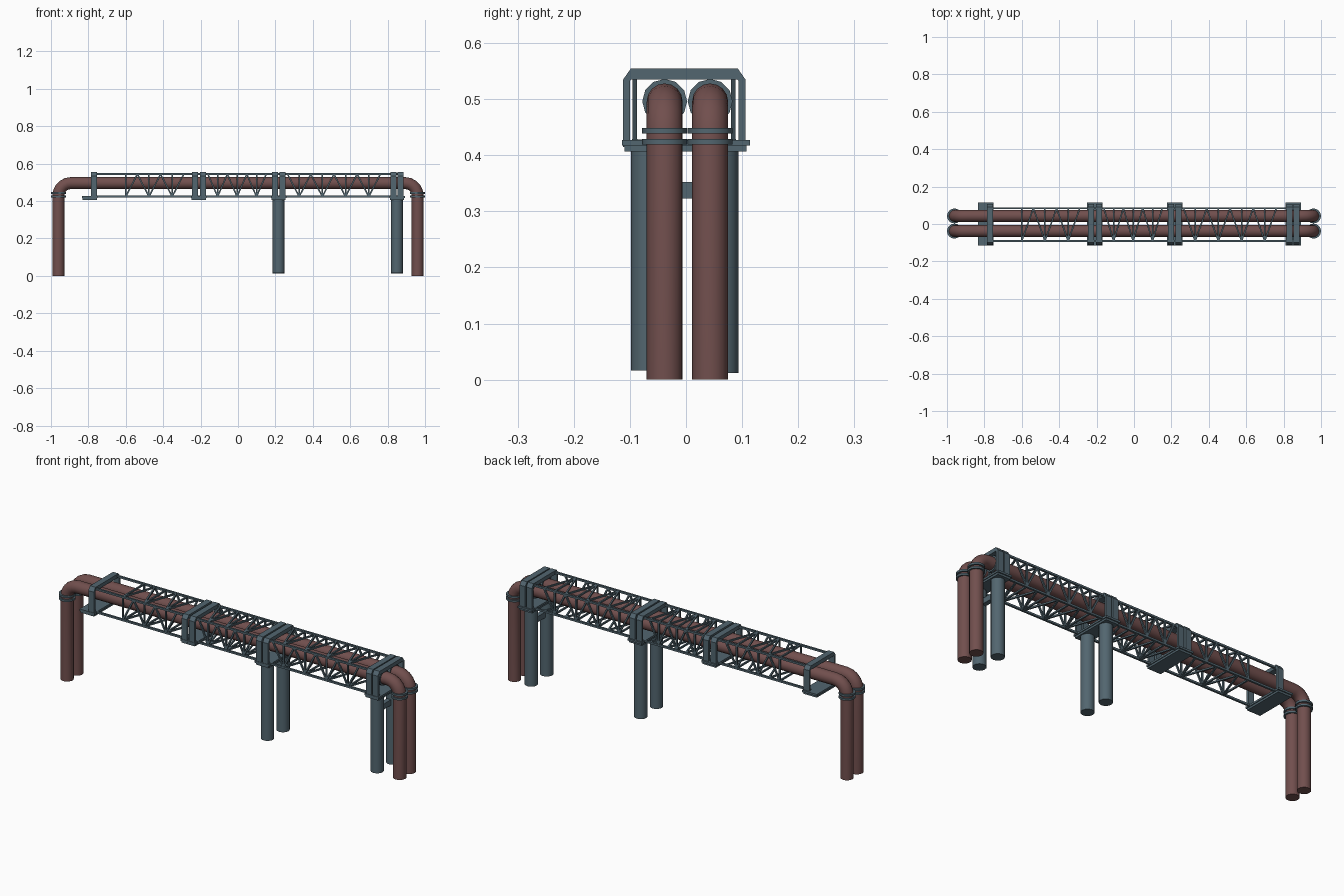
import bpy, bmesh, math
from mathutils import Vector, Matrix

if "Cube" in bpy.data.objects:
    bpy.data.objects.remove(bpy.data.objects["Cube"])


def material(name, rgb):
    m = bpy.data.materials.new(name)
    m.diffuse_color = (*rgb, 1)
    m.use_nodes = True
    m.node_tree.nodes["Principled BSDF"].inputs["Base Color"].default_value = m.diffuse_color
    return m


BROWN = material("rust brown", (0.165, 0.078, 0.075))
STEEL = material("blue grey steel", (0.085, 0.132, 0.16))


def finish(name, bm, mat, smooth=False):
    bmesh.ops.recalc_face_normals(bm, faces=bm.faces)
    me = bpy.data.meshes.new(name)
    bm.to_mesh(me)
    bm.free()
    me.materials.append(mat)
    ob = bpy.data.objects.new(name, me)
    bpy.context.collection.objects.link(ob)
    if smooth:
        bpy.ops.object.select_all(action='DESELECT')
        ob.select_set(True)
        bpy.context.view_layer.objects.active = ob
        bpy.ops.object.shade_smooth_by_angle(angle=math.radians(35))
    return ob


def box(bm, lo, hi):
    lo, hi = Vector(lo), Vector(hi)
    size = hi - lo
    m = Matrix.Translation((lo + hi) / 2) @ Matrix.Diagonal((*size, 1))
    bmesh.ops.create_cube(bm, size=1, matrix=m)


def bar(bm, a, b, w=0.008):
    a, b = Vector(a), Vector(b)
    d = b - a
    m = (Matrix.Translation((a + b) / 2) @ d.to_track_quat('Z', 'Y').to_matrix().to_4x4()
         @ Matrix.Diagonal((w, w, d.length, 1)))
    bmesh.ops.create_cube(bm, size=1, matrix=m)


def cylinder(bm, a, b, r, sides=16):
    a, b = Vector(a), Vector(b)
    d = b - a
    m = Matrix.Translation((a + b) / 2) @ d.to_track_quat('Z', 'Y').to_matrix().to_4x4()
    bmesh.ops.create_cone(bm, cap_ends=True, segments=sides, radius1=r, radius2=r,
                          depth=d.length, matrix=m)


# Pipes: one swept tube each, with rounded elbows
R, X, Z, BEND = 0.032, 0.96, 0.496, 0.066
PIPE_Y = (-0.038, 0.043)
half = [(X, 0, 0)]
for i in range(6):
    t = math.radians(18 * i)
    half.append((X - BEND + BEND * math.cos(t), Z - BEND + BEND * math.sin(t),
                 t))
path = half + [(-x, z, math.pi - t) for x, z, t in reversed(half)]
for n, y in enumerate(PIPE_Y):
    bm = bmesh.new()
    rings = []
    for x, z, t in path:
        out = Vector((math.cos(t), 0, math.sin(t)))
        rings.append([bm.verts.new(Vector((x, y, z)) + R * (out * math.cos(a) + Vector((0, math.sin(a), 0))))
                      for a in (2 * math.pi * k / 16 for k in range(16))])
    for r0, r1 in zip(rings, rings[1:]):
        for k in range(16):
            bm.faces.new((r0[k], r0[k - 1], r1[k - 1], r1[k]))
    bm.faces.new(rings[0])
    bm.faces.new(rings[-1])
    finish(f"pipe_{n + 1}", bm, BROWN, True)

# Flange pairs under each elbow and at the last frame
bm = bmesh.new()
for y in PIPE_Y:
    for x in (-X, X):
        for z in (0.424, 0.444):
            cylinder(bm, (x, y, z - 0.005), (x, y, z + 0.005), 0.04)
    for x in (0.838, 0.866):
        cylinder(bm, (x - 0.006, y, Z), (x + 0.006, y, Z), 0.04, 12)
finish("pipe_flanges", bm, STEEL, True)

# Portal frames: chamfered arches around the pipes
YC, HW, TOP, LOW, C = -0.003, 0.109, 0.555, 0.415, 0.014
outer = [(-HW, LOW), (-HW, TOP - 0.02), (-HW + C, TOP), (HW - C, TOP), (HW, TOP - 0.02), (HW, LOW)]
w = HW - 0.012
inner = [(-w, LOW), (-w, TOP - 0.022), (-w + 0.003, TOP - 0.02),
         (w - 0.003, TOP - 0.02), (w, TOP - 0.022), (w, LOW)]
bm = bmesh.new()
for x in (-0.77, -0.231, -0.188, 0.197, 0.237, 0.832, 0.87):
    faces = []
    o = [bm.verts.new((x - 0.016, YC + y, z)) for y, z in outer]
    i = [bm.verts.new((x - 0.016, YC + y, z)) for y, z in inner]
    for k in range(5):
        faces.append(bm.faces.new((o[k], o[k + 1], i[k + 1], i[k])))
    ext = bmesh.ops.extrude_face_region(bm, geom=faces, use_keep_orig=True)
    bmesh.ops.translate(bm, vec=(0.032, 0, 0),
                        verts=[v for v in ext["geom"] if isinstance(v, bmesh.types.BMVert)])
finish("portal_frames", bm, STEEL)

# Base plates under the frames
bm = bmesh.new()
for x0, x1 in ((-0.835, -0.75), (-0.252, -0.168), (0.176, 0.258), (0.81, 0.892)):
    box(bm, (x0, -0.114, 0.417), (x1, 0.114, 0.427))
    box(bm, (x0 + 0.004, -0.11, 0.407), (x1 - 0.004, 0.108, 0.417))
finish("base_plates", bm, STEEL)

# Lattice truss: four chords, posts, rungs and zigzag braces
YA, YB, ZT, ZB = -0.091, 0.084, 0.544, 0.424
bm = bmesh.new()
for y in (YA, YB):
    for z in (ZB, ZT):
        bar(bm, (-0.78, y, z), (0.88, y, z), 0.01)
for first, count, step in ((-0.6, 3, 0.124), (-0.109, 3, 0.104), (0.327, 4, 0.124)):
    for k in range(count):
        x = first + k * step
        for y in (YA, YB):
            bar(bm, (x, y, ZB), (x, y, ZT))
        for z in (ZB, ZT):
            bar(bm, (x, YA, z), (x, YB, z))
        # braces rise from each post foot to the middle of the bays
        for s in (-1, 1):
            if first == -0.6 and k == 0 and s == -1:
                continue
            for y in (YA, YB):
                bar(bm, (x, y, ZB), (x + s * step / 2, y, ZT))
            for z in (ZB, ZT):
                bar(bm, (x, YA, z), (x + s * step / 2, YB, z))
finish("lattice_truss", bm, STEEL)

# Support legs in pairs, with a tie beam on the end pair
bm = bmesh.new()
for x in (0.217, 0.85):
    for y, z in ((-0.066, 0.016), (0.062, 0.012)):
        cylinder(bm, (x, y, z), (x, y, 0.41), 0.032)
finish("support_legs", bm, STEEL, True)
bm = bmesh.new()
box(bm, (0.838, -0.06, 0.323), (0.862, 0.06, 0.352))
finish("leg_tie_beam", bm, STEEL)
